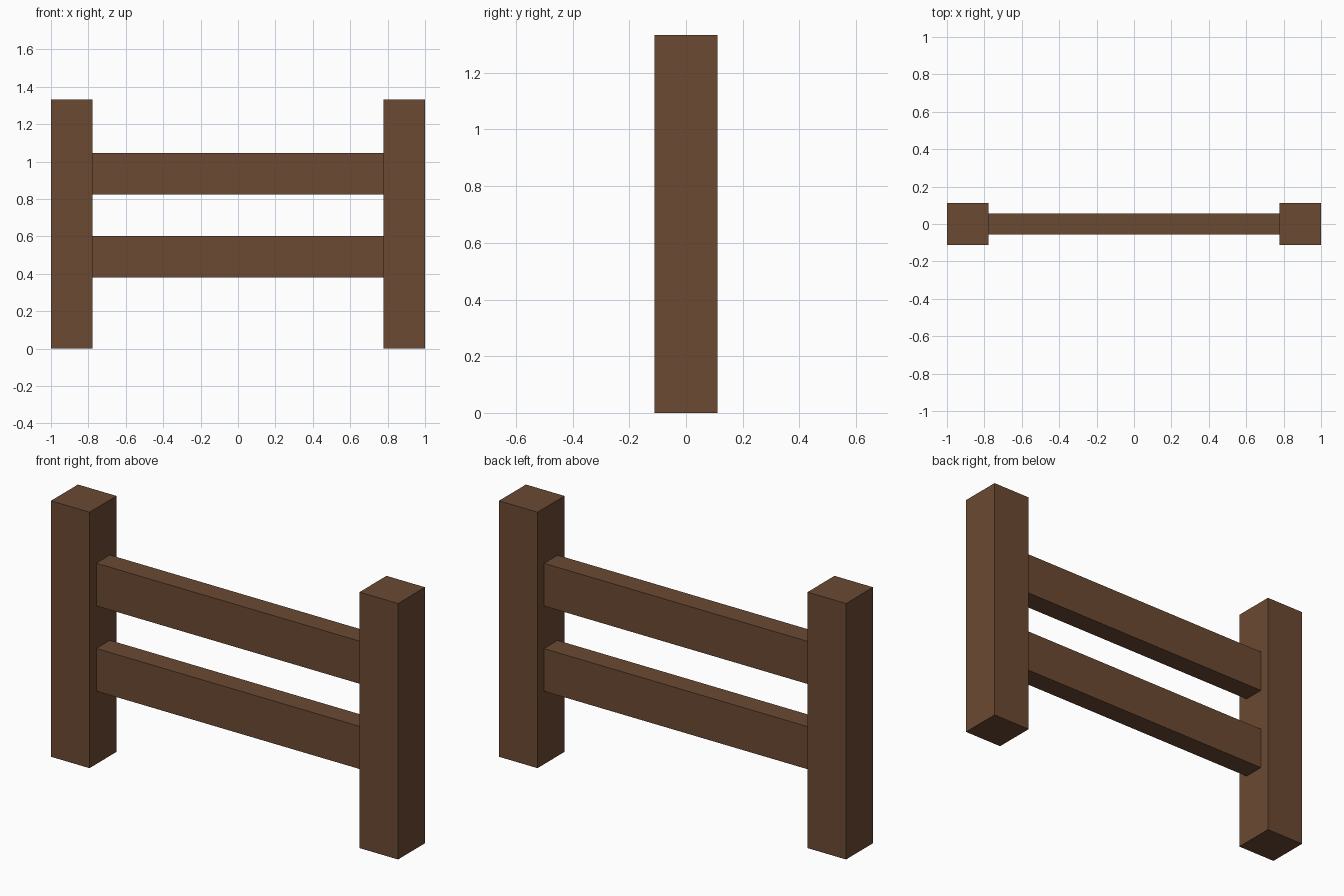
import bpy

if "Cube" in bpy.data.objects:
    bpy.data.objects.remove(bpy.data.objects["Cube"])

wood = bpy.data.materials.new("brown_wood")
wood.diffuse_color = (0.147, 0.067, 0.032, 1.0)
wood.use_nodes = True
wood.node_tree.nodes["Principled BSDF"].inputs["Base Color"].default_value = wood.diffuse_color


def box(name, center, size):
    bpy.ops.mesh.primitive_cube_add(size=1, location=center)
    obj = bpy.context.object
    obj.name = name
    obj.scale = size
    bpy.ops.object.transform_apply(location=False, rotation=False, scale=True)
    obj.data.materials.append(wood)
    return obj


POST_W, POST_H = 0.222, 1.333
RAIL_T, RAIL_H = 0.112, 0.222
POST_X = 1 - POST_W / 2

# Square end posts
for side, sign in (("left", -1), ("right", 1)):
    box(f"{side}_post", (sign * POST_X, 0, POST_H / 2), (POST_W, POST_W, POST_H))

# Horizontal rails spanning between the posts' inner faces
for name, z in (("lower_rail", 0.491), ("upper_rail", 0.935)):
    box(name, (0, 0.001, z), (2 - 2 * POST_W, RAIL_T, RAIL_H))
